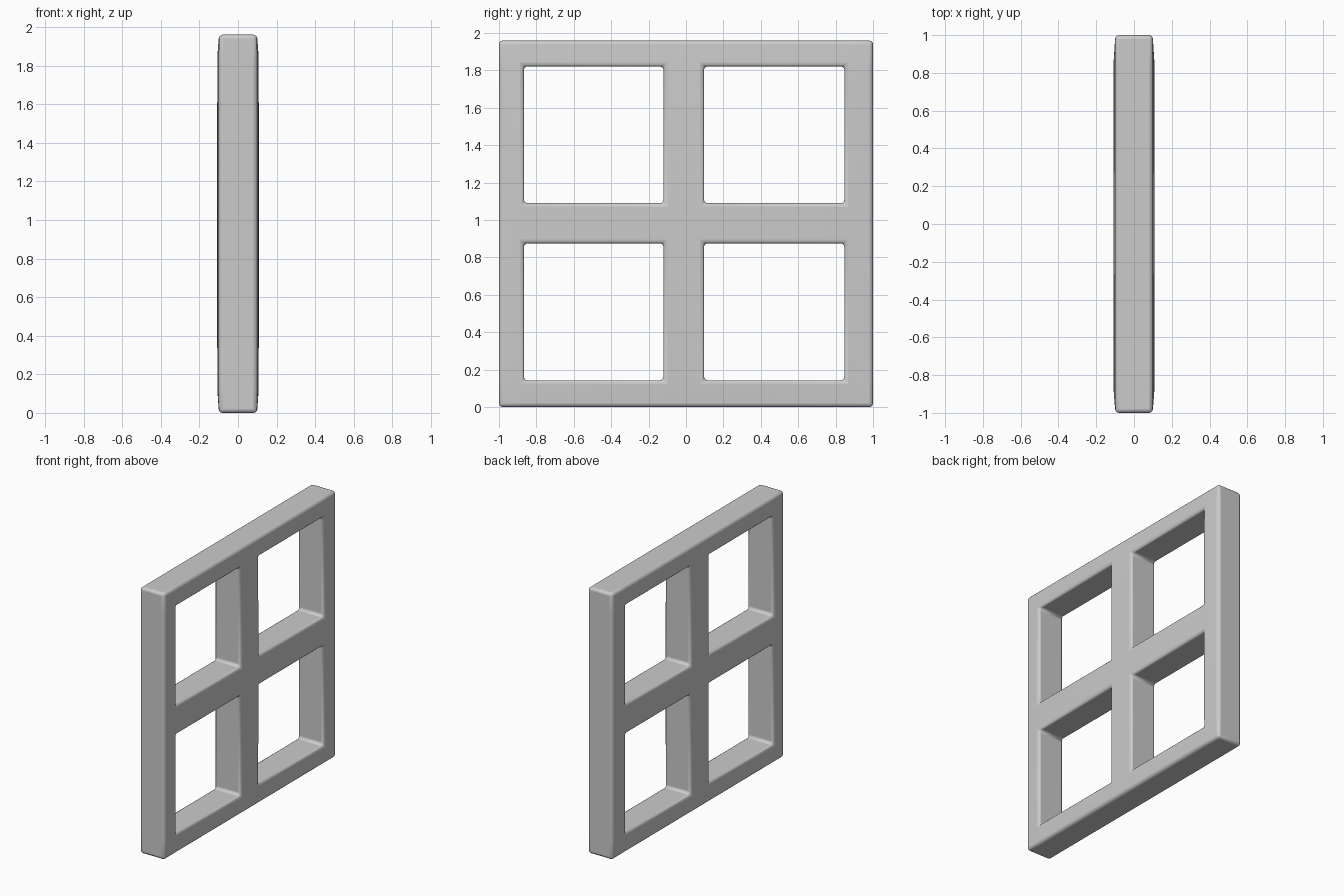
import bpy, bmesh

if "Cube" in bpy.data.objects:
    bpy.data.objects.remove(bpy.data.objects["Cube"])

# Grid lines of the frame: outer rim, pane openings, crossing bars
YS = [-1.0, -0.867, -0.12, 0.096, 0.847, 1.0]
ZS = [0.0, 0.143, 0.876, 1.09, 1.822, 1.96]
RIM, MID = 0.099, 0.108   # half thickness at the rim and at the bars


def half_thickness(i, j):
    return RIM if i in (0, 5) or j in (0, 5) else MID


bm = bmesh.new()
sheets = {}
for side in (-1, 1):
    for i, y in enumerate(YS):
        for j, z in enumerate(ZS):
            sheets[side, i, j] = bm.verts.new((side * half_thickness(i, j), y, z))


def solid(i, j):
    return 0 <= i < 5 and 0 <= j < 5 and not (i in (1, 3) and j in (1, 3))


# Front and back faces plus walls wherever a solid cell meets an opening
for i in range(5):
    for j in range(5):
        if not solid(i, j):
            continue
        ring = [(i, j), (i + 1, j), (i + 1, j + 1), (i, j + 1)]
        for side in (-1, 1):
            bm.faces.new([sheets[(side,) + c] for c in ring])
        neighbours = [(i, j - 1), (i + 1, j), (i, j + 1), (i - 1, j)]
        for k, n in enumerate(neighbours):
            if not solid(*n):
                a, b = ring[k], ring[(k + 1) % 4]
                bm.faces.new([sheets[(-1,) + a], sheets[(-1,) + b],
                              sheets[(1,) + b], sheets[(1,) + a]])

bmesh.ops.delete(bm, geom=[v for v in bm.verts if not v.link_faces], context='VERTS')
bmesh.ops.recalc_face_normals(bm, faces=bm.faces)
mesh = bpy.data.meshes.new("window_frame")
bm.to_mesh(mesh)
bm.free()
frame = bpy.data.objects.new("window_frame", mesh)
bpy.context.collection.objects.link(frame)

# Softly rounded edges
bevel = frame.modifiers.new("rounded_edges", 'BEVEL')
bevel.width = 0.02
bevel.segments = 3
bevel.limit_method = 'ANGLE'
bevel.angle_limit = 0.7

bpy.context.view_layer.objects.active = frame
frame.select_set(True)
bpy.ops.object.shade_smooth_by_angle(angle=0.7)
